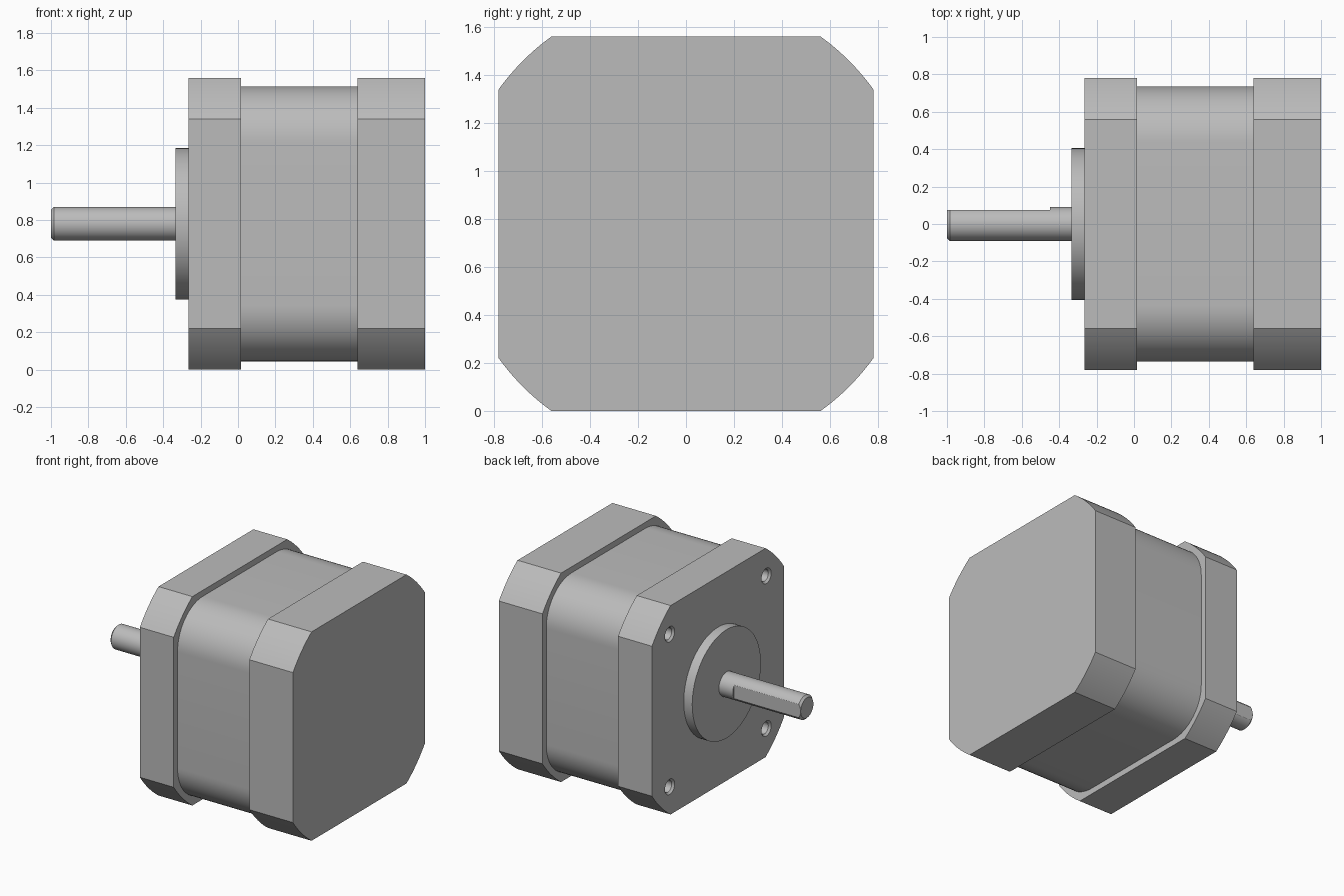
import bpy, bmesh, math

cube = bpy.data.objects.get("Cube")
if cube:
    bpy.data.objects.remove(cube, do_unlink=True)

MID = 0.78  # height of the shaft axis, also half the flange width

metal = bpy.data.materials.new("grey_metal")
metal.use_nodes = True
GREY = (0.5, 0.5, 0.5, 1)
metal.diffuse_color = GREY
metal.node_tree.nodes["Principled BSDF"].inputs["Base Color"].default_value = GREY


def loft(name, rings):
    """Skin a list of (x, [(y, z), ...]) cross-sections along x and cap the ends."""
    bm = bmesh.new()
    loops = [[bm.verts.new((x, y, z)) for y, z in pts] for x, pts in rings]
    for a, b in zip(loops, loops[1:]):
        for i in range(len(a)):
            j = (i + 1) % len(a)
            bm.faces.new((a[i], a[j], b[j], b[i]))
    bm.faces.new(loops[0])
    bm.faces.new(loops[-1])
    bmesh.ops.recalc_face_normals(bm, faces=bm.faces)
    mesh = bpy.data.meshes.new(name)
    bm.to_mesh(mesh)
    bm.free()
    mesh.materials.append(metal)
    obj = bpy.data.objects.new(name, mesh)
    bpy.context.collection.objects.link(obj)
    return obj


def circle(r, y=0, z=MID, n=64):
    return [(y + r * math.cos(i * math.tau / n), z + r * math.sin(i * math.tau / n))
            for i in range(n)]


def cornered(half, offset, radius, start, end, steps=12):
    """Square whose corners are arcs centred on (offset, offset)."""
    pts = []
    for quarter in range(4):
        c, s = round(math.cos(quarter * math.pi / 2)), round(math.sin(quarter * math.pi / 2))
        for i in range(steps + 1):
            a = start + (end - start) * i / steps
            y, z = offset + radius * math.cos(a), offset + radius * math.sin(a)
            pts.append((c * y - s * z, MID + s * y + c * z))
    return pts


def cut(obj, cutter):
    mod = obj.modifiers.new("cut", "BOOLEAN")
    mod.operation = "DIFFERENCE"
    mod.solver = "EXACT"
    mod.object = cutter
    bpy.context.view_layer.objects.active = obj
    bpy.ops.object.modifier_apply(modifier=mod.name)
    bpy.data.objects.remove(cutter, do_unlink=True)


# End caps: squares trimmed by a large concentric circle
corner = math.atan2(0.56, MID)
cap = cornered(MID, 0, math.hypot(0.56, MID), corner, math.pi / 2 - corner)
front_cap = loft("front_cap", [(-0.265, cap), (0.015, cap)])
rear_cap = loft("rear_cap", [(0.64, cap), (1.0, cap)])

# Laminated middle body with rounded corners
core = cornered(0.735, 0.435, 0.3, 0, math.pi / 2, 16)
body = loft("body", [(0.0, core), (0.655, core)])

# Four blind mounting holes with a small chamfer
for sy in (-1, 1):
    for sz in (-1, 1):
        y, z = 0.57 * sy, MID + 0.57 * sz
        rings = [(x, circle(r, y, z, 32))
                 for x, r in ((-0.275, 0.066), (-0.25, 0.044), (-0.1, 0.044))]
        cut(front_cap, loft("hole_cutter", rings))

# Pilot boss on the mounting face
boss = loft("pilot_boss", [(-0.335, circle(0.405, n=96)), (-0.25, circle(0.405, n=96))])

# Shaft with chamfered tip and a flat on its back side
shaft = loft("shaft", [(-1.0, circle(0.075)), (-0.985, circle(0.09)), (-0.3, circle(0.09))])
block = [(0.075, MID - 0.2), (0.2, MID - 0.2), (0.2, MID + 0.2), (0.075, MID + 0.2)]
cut(shaft, loft("flat_cutter", [(-1.1, block), (-0.45, block)]))

# Smooth curves, crisp edges
bpy.ops.object.select_all(action="DESELECT")
for obj in (front_cap, rear_cap, body, boss, shaft):
    obj.select_set(True)
bpy.context.view_layer.objects.active = body
bpy.ops.object.shade_smooth_by_angle(angle=math.radians(25))
